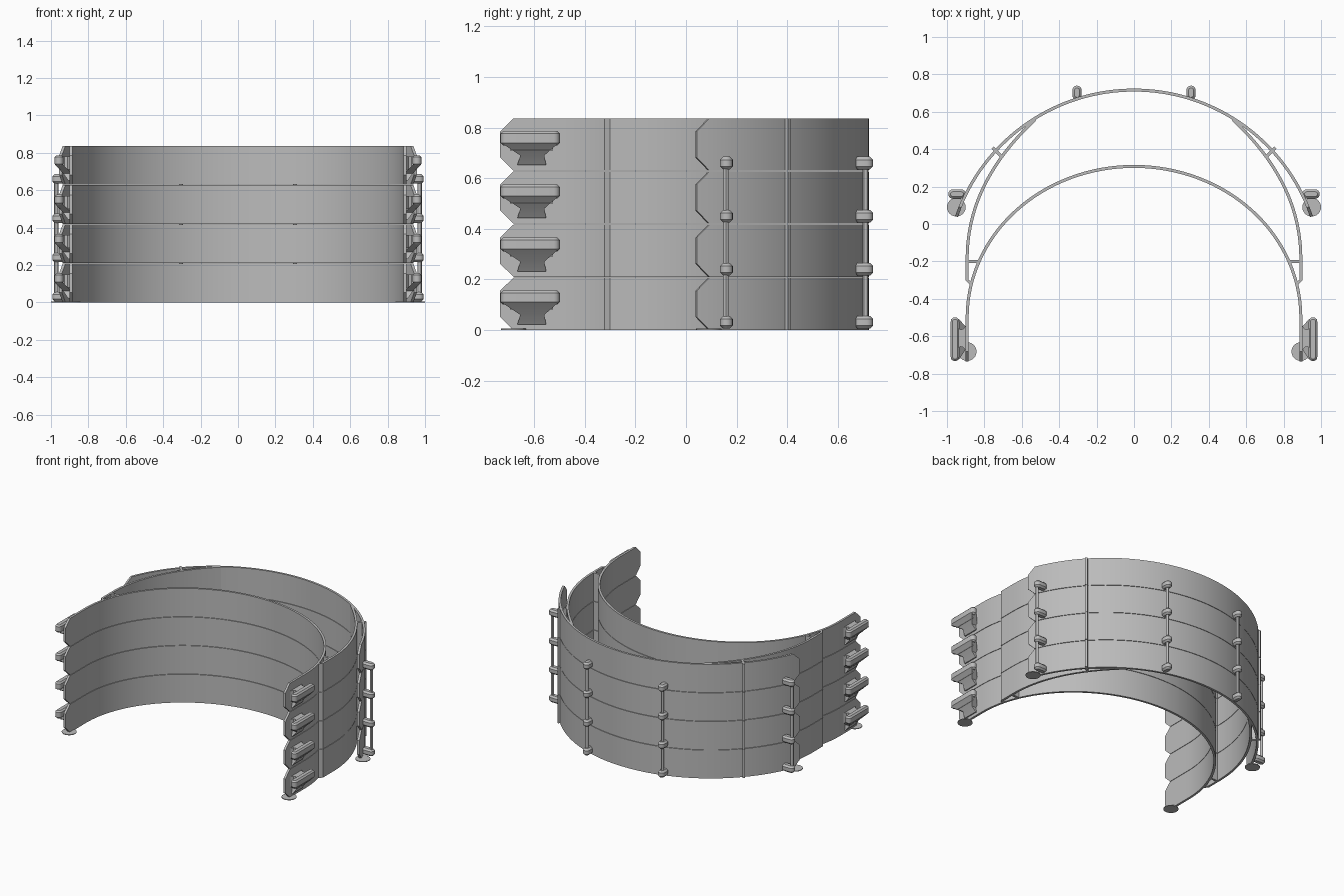
import bpy, bmesh, math
from mathutils import Vector
from mathutils.geometry import interpolate_bezier

cube = bpy.data.objects.get("Cube")
if cube:
    bpy.data.objects.remove(cube, do_unlink=True)

LAYERS, PITCH, HEIGHT = 4, 0.21, 0.207
THICK, CUT = 0.016, 0.052

grey = bpy.data.materials.new("plain_grey")
grey.use_nodes = True
grey.diffuse_color = (0.5, 0.5, 0.5, 1)
grey.node_tree.nodes["Principled BSDF"].inputs["Base Color"].default_value = (0.5, 0.5, 0.5, 1)


def finish(name, bm, stacked=True, mirrored=True):
    """Turn a bmesh into an object, repeated up the stack and across x."""
    bmesh.ops.recalc_face_normals(bm, faces=bm.faces)
    for f in bm.faces:
        f.smooth = True
    mesh = bpy.data.meshes.new(name)
    bm.to_mesh(mesh)
    bm.free()
    mesh.set_sharp_from_angle(angle=math.radians(30))
    mesh.materials.append(grey)
    obj = bpy.data.objects.new(name, mesh)
    bpy.context.collection.objects.link(obj)
    if stacked:
        array = obj.modifiers.new("Stack", 'ARRAY')
        array.count = LAYERS
        array.use_relative_offset = False
        array.use_constant_offset = True
        array.constant_offset_displace = (0, 0, PITCH)
    if mirrored:
        mirror = obj.modifiers.new("Mirror", 'MIRROR')
        mirror.use_mirror_merge = False
    return obj


def loft(bm, rings):
    """Skin a list of closed rings of 3D points and cap both ends."""
    loops = [[bm.verts.new(p) for p in ring] for ring in rings]
    n = len(loops[0])
    for a, b in zip(loops, loops[1:]):
        for i in range(n):
            j = (i + 1) % n
            bm.faces.new((a[i], a[j], b[j], b[i]))
    bm.faces.new(loops[0])
    bm.faces.new(loops[-1])


def wall(bm, path, pointed=False):
    """Thin upright wall along a plan path, with optional pointed ends."""
    pts = [Vector(p) for p in path]
    rings = []
    for i, p in enumerate(pts):
        d = (pts[min(i + 1, len(pts) - 1)] - pts[max(i - 1, 0)]).normalized()
        n = Vector((-d.y, d.x)) * THICK / 2
        c = CUT if pointed and i in (0, len(pts) - 1) else 0
        a, b = p + n, p - n
        rings.append([(a.x, a.y, c), (b.x, b.y, c),
                      (b.x, b.y, HEIGHT - c), (a.x, a.y, HEIGHT - c)])
    loft(bm, rings)


def stadium(a, b, r, z, steps=8):
    """Round-ended outline around the segment a-b."""
    a, b = Vector(a), Vector(b)
    d = b - a
    base = math.atan2(d.y, d.x)
    ring = []
    for centre, start in ((b, base - math.pi / 2), (a, base + math.pi / 2)):
        for k in range(steps + 1):
            t = start + math.pi * k / steps
            ring.append((centre.x + r * math.cos(t), centre.y + r * math.sin(t), z))
    return ring


def rounded_bar(bm, a, b, r, z0, z1, bevel):
    loft(bm, [stadium(a, b, r - bevel, z0), stadium(a, b, r, z0 + bevel),
              stadium(a, b, r, z1 - bevel), stadium(a, b, r - bevel, z1)])


def cylinder(bm, x, y, r, z0, z1, sides):
    ring = [(x + r * math.cos(math.tau * k / sides), y + r * math.sin(math.tau * k / sides))
            for k in range(sides)]
    loft(bm, [[(px, py, z) for px, py in ring] for z in (z0, z1)])


def box_ring(x0, x1, y0, y1, z):
    return [(x0, y0, z), (x1, y0, z), (x1, y1, z), (x0, y1, z)]


# Outer visor band: circular arc with pointed ends
R, CY = 1.004, -0.288
end = math.asin((0.04 - CY) / R)
inner = math.asin((0.09 - CY) / R)
angles = [inner + (math.pi - 2 * inner) * k / 64 for k in range(65)]
angles = [end] + angles + [math.pi - end]
bm = bmesh.new()
wall(bm, [(R * math.cos(t), CY + R * math.sin(t)) for t in angles], True)
finish("outer_band", bm, mirrored=False)

# Inner head band: half ellipse with straight temples
arc = [(0.892 * math.cos(math.pi * k / 64), -0.5 + 0.808 * math.sin(math.pi * k / 64))
       for k in range(65)]
bm = bmesh.new()
wall(bm, [(0.892, -0.735), (0.892, -0.682)] + arc + [(-0.892, -0.682), (-0.892, -0.735)], True)
finish("inner_band", bm, mirrored=False)

# Curved arms joining the two bands
curve = interpolate_bezier(Vector((0.53, 0.557)), Vector((0.73, 0.37)),
                           Vector((0.89, 0.13)), Vector((0.892, -0.18)), 28)
bm = bmesh.new()
wall(bm, [p.to_2d() for p in curve] + [(0.892, -0.30), (0.872, -0.318)])
finish("side_arm", bm)

# Short struts between arm and bands
bm = bmesh.new()
wall(bm, [(0.755, 0.408), (0.705, 0.358)])
wall(bm, [(0.828, -0.2), (0.89, -0.2)])
finish("strut", bm)

# Pegs on the outer band, and the rods that run through them
bm = bmesh.new()
rounded_bar(bm, (0.305, 0.69), (0.305, 0.715), 0.025, 0.005, 0.055, 0.012)
rounded_bar(bm, (0.925, 0.16), (0.968, 0.16), 0.025, 0.005, 0.055, 0.012)
finish("peg", bm)
bm = bmesh.new()
for x, y in ((0.305, 0.709), (0.972, 0.158)):
    cylinder(bm, x, y, 0.011, 0.03, PITCH * (LAYERS - 1) + 0.03, 12)
finish("peg_rod", bm, stacked=False)

# Strap hooks on the temples: bar, bridge and tapered underside
bm = bmesh.new()
rounded_bar(bm, (0.957, -0.71), (0.957, -0.522), 0.023, 0.10, 0.156, 0.01)
finish("hook_bar", bm)
MID = -0.61
half = [(0.895, 0.075), (0.912, 0.05), (0.928, 0.045), (0.942, 0.055), (0.955, 0.085)]
outline = [(x, MID - w) for x, w in half] + [(x, MID + w) for x, w in reversed(half)]
bm = bmesh.new()
loft(bm, [[(x, y, z) for x, y in outline] for z in (0.08, 0.15)])
finish("hook_bridge", bm)
bm = bmesh.new()
loft(bm, [box_ring(0.887, 0.908, -0.667, -0.553, 0.022),
          box_ring(0.89, 0.935, -0.655, -0.56, 0.06),
          box_ring(0.936, 0.978, -0.725, -0.508, 0.106)])
finish("hook_underside", bm)

# Flat round feet under the band ends
bm = bmesh.new()
for x, y in ((0.95, 0.09), (0.892, -0.682)):
    cylinder(bm, x, y, 0.05, 0, 0.005, 24)
finish("foot_disc", bm, stacked=False)
